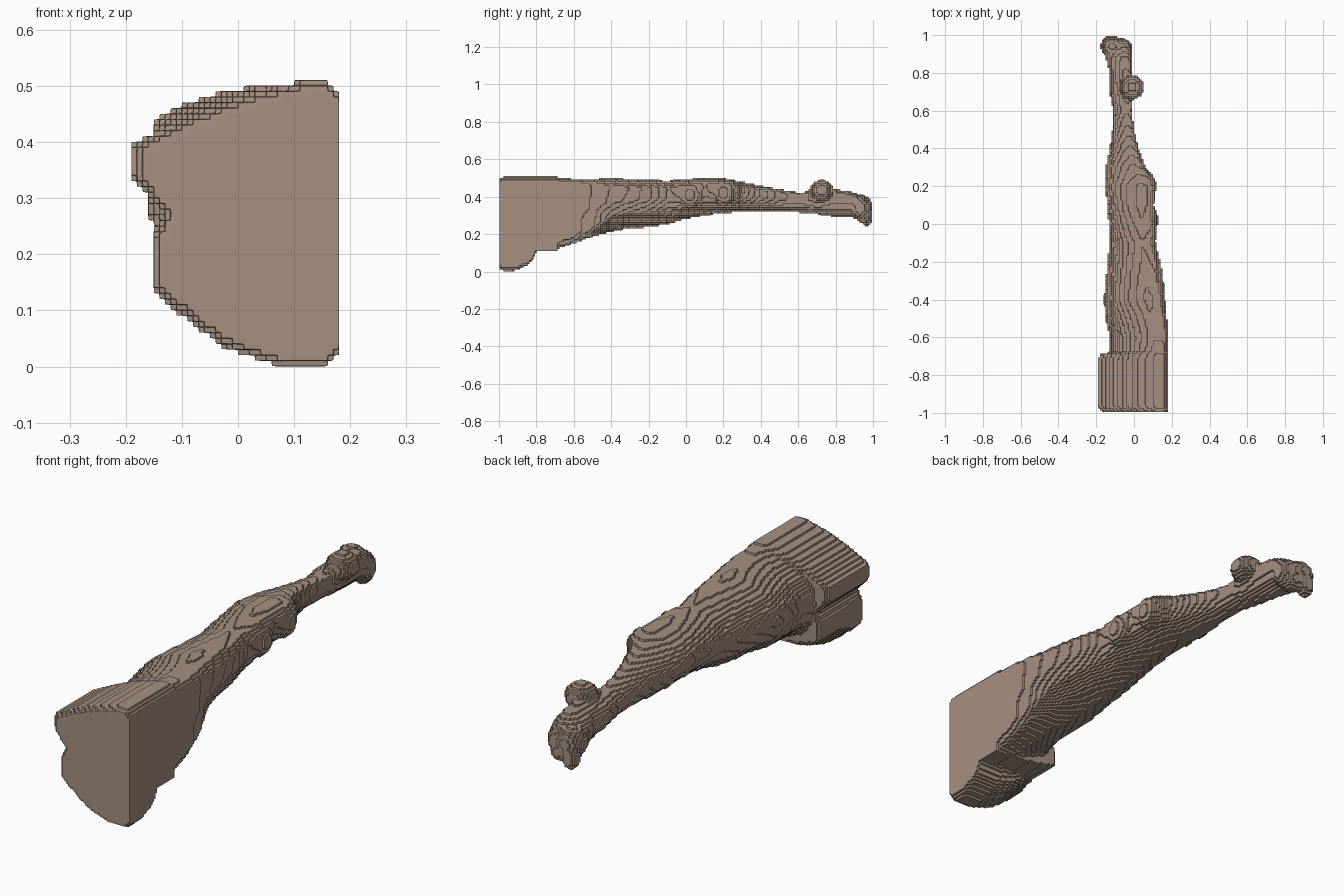
import bpy, bmesh
from mathutils import Matrix, Vector

if "Cube" in bpy.data.objects:
    bpy.data.objects.remove(bpy.data.objects["Cube"])

bm = bmesh.new()


def loft(rings):
    """Closed skin through equally sized rings of points."""
    loops = [[bm.verts.new(p) for p in r] for r in rings]
    faces = []
    for a, b in zip(loops, loops[1:]):
        n = len(a)
        for i in range(n):
            j = (i + 1) % n
            faces.append(bm.faces.new((a[i], a[j], b[j], b[i])))
    faces.append(bm.faces.new(loops[0]))
    faces.append(bm.faces.new(loops[-1]))
    bmesh.ops.recalc_face_normals(bm, faces=faces)
    bmesh.ops.triangulate(bm, faces=faces)


def blob(centre, radii):
    m = Matrix.Translation(Vector(centre)) @ Matrix.Diagonal((*radii, 1))
    bmesh.ops.create_icosphere(bm, subdivisions=3, radius=1, matrix=m)


def slab(profile, steps, cx, cz):
    """Extrude an x-z profile along y, scaled at each (y, sx, sz) step."""
    loft([[(cx + (x - cx) * sx, y, cz + (z - cz) * sz) for x, z in profile]
          for y, sx, sz in steps])


# Upper hip block, with the crease on its outer side
upper = [(.18, .11), (.18, .49), (.16, .51), (.12, .51), (0, .48), (-.1, .44),
         (-.19, .395), (-.19, .34), (-.165, .31), (-.13, .27), (-.15, .23),
         (-.155, .16), (-.10, .14), (.03, .12)]
slab(upper, [(-1, .93, .94), (-.985, .97, .97), (-.97, 1, 1), (-.71, 1, 1), (-.685, .96, 1)], .18, .27)

# Lower hip bulge, rounding off towards the leg
lower = [(.18, .30), (-.125, .28), (-.155, .23), (-.155, .14), (-.09, .08),
         (-.02, .03), (.07, 0), (.16, 0), (.18, .02)]
slab(lower, [(-1, .94, .93), (-.985, .97, .97), (-.97, 1, 1), (-.91, 1, .98),
             (-.85, .97, .90), (-.82, .93, .80), (-.79, .85, .60)], .18, .30)

# Leg: sections blend from a flat-sided D to a rounded, sloping limb
D_SHAPE = [(0, .5), (.02, .68), (.2, .82), (.45, .92), (.75, 1), (.93, 1), (1, .95),
           (1, .5), (1, .12), (.94, 0), (.6, .02), (.2, .15), (.05, .3)]
LIMB = [(0, .5), (.03, .68), (.2, .83), (.45, .94), (.7, 1), (.9, .97), (1, .84),
        (.99, .58), (.9, .32), (.7, .1), (.45, 0), (.2, .07), (.05, .26)]
stations = [  # y, left, right, bottom, top
    (-.80, -.13, .18, .11, .505), (-.68, -.13, .18, .125, .50), (-.6, -.13, .18, .15, .495),
    (-.5, -.15, .175, .18, .495), (-.4, -.16, .165, .21, .50), (-.3, -.15, .155, .23, .495),
    (-.2, -.14, .14, .235, .49), (-.1, -.13, .115, .25, .485), (0, -.135, .12, .28, .495),
    (.1, -.14, .105, .30, .50), (.2, -.155, .115, .31, .50), (.25, -.15, .105, .315, .49),
    (.3, -.15, .06, .315, .48), (.4, -.13, .025, .315, .46), (.5, -.115, .0, .32, .44),
    (.6, -.11, -.01, .315, .425), (.7, -.13, .0, .305, .43), (.8, -.13, -.01, .29, .44),
    (.88, -.15, -.01, .285, .43), (.93, -.16, -.015, .28, .41)]
rings = []
for y, x0, x1, z0, z1 in stations:
    b = min(1, max(0, (-.38 - y) / .15))
    rings.append([(x0 + (x1 - x0) * (u * b + p * (1 - b)), y,
                   z0 + (z1 - z0) * (v * b + q * (1 - b)))
                  for (u, v), (p, q) in zip(D_SHAPE, LIMB)])
loft(rings)

# Knee bumps, heel and toes
blob((.075, .20, .42), (.045, .06, .07))
blob((.085, .02, .41), (.045, .07, .07))
blob((-.01, .725, .435), (.065, .065, .056))
blob((-.115, .94, .35), (.065, .055, .06))
blob((-.06, .93, .34), (.055, .05, .065))
blob((-.13, .965, .295), (.035, .035, .055))
blob((-.07, .95, .30), (.04, .035, .045))

mesh = bpy.data.meshes.new("leg")
bm.to_mesh(mesh)
bm.free()
leg = bpy.data.objects.new("leg", mesh)
bpy.context.collection.objects.link(leg)

# Fuse the parts, then step the surface into small blocks with softened corners
fuse = leg.modifiers.new("fuse", 'REMESH')
fuse.mode = 'VOXEL'
fuse.voxel_size = .009
step = leg.modifiers.new("steps", 'REMESH')
step.mode = 'BLOCKS'
step.octree_depth = 8
step.scale = .78
step.use_remove_disconnected = False
soft = leg.modifiers.new("chamfer", 'SMOOTH')
soft.factor = .5
soft.iterations = 1

mat = bpy.data.materials.new("clay")
mat.diffuse_color = (.38, .28, .22, 1)
mat.use_nodes = True
mat.node_tree.nodes["Principled BSDF"].inputs["Base Color"].default_value = mat.diffuse_color
mesh.materials.append(mat)
